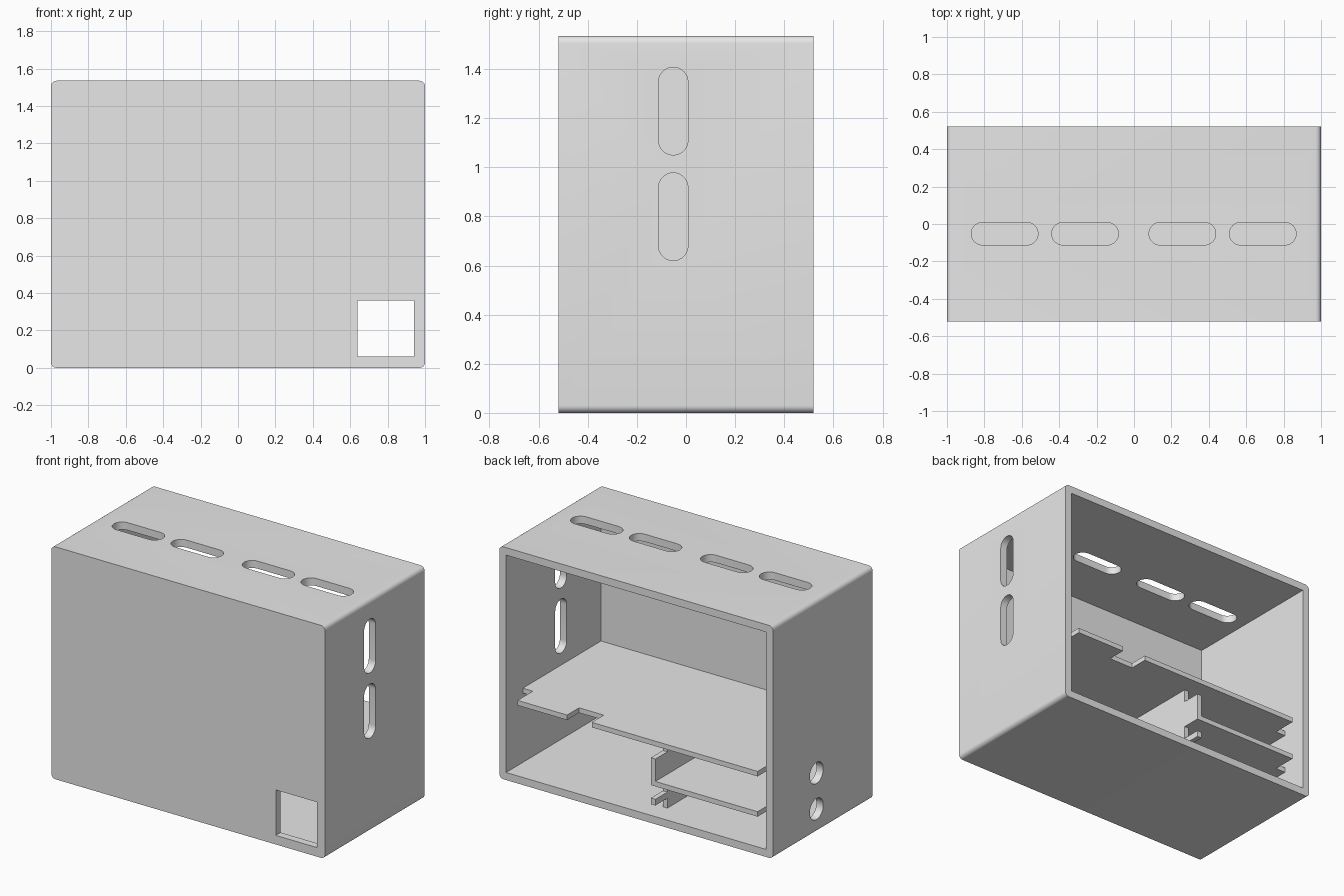
import bpy, bmesh, math
from mathutils import Vector

if "Cube" in bpy.data.objects:
    bpy.data.objects.remove(bpy.data.objects["Cube"], do_unlink=True)

W, D, H, T = 1.0, 0.52, 1.535, 0.05   # half width, half depth, height, wall

grey = bpy.data.materials.new("plain_grey")
grey.use_nodes = True
grey.diffuse_color = (0.8, 0.8, 0.8, 1)
grey.node_tree.nodes["Principled BSDF"].inputs["Base Color"].default_value = (0.8, 0.8, 0.8, 1)


def prism(name, outline, axis, start, end):
    """Extrude a 2D outline along an axis, the outline using the other two axes in order."""
    def place(p, depth):
        co = list(p)
        co.insert("xyz".index(axis), depth)
        return Vector(co)
    bm = bmesh.new()
    face = bm.faces.new([bm.verts.new(place(p, start)) for p in outline])
    ext = bmesh.ops.extrude_face_region(bm, geom=[face])
    moved = [g for g in ext["geom"] if isinstance(g, bmesh.types.BMVert)]
    bmesh.ops.translate(bm, verts=moved, vec=place((0, 0), end - start))
    bmesh.ops.recalc_face_normals(bm, faces=bm.faces)
    mesh = bpy.data.meshes.new(name)
    bm.to_mesh(mesh)
    bm.free()
    mesh.materials.append(grey)
    obj = bpy.data.objects.new(name, mesh)
    bpy.context.collection.objects.link(obj)
    return obj


def rect(a0, b0, a1, b1):
    return [(a0, b0), (a1, b0), (a1, b1), (a0, b1)]


def rounded(a0, b0, a1, b1, r, steps):
    """Rectangle with round corners; a radius of half the short side gives a slot."""
    pts = []
    corners = [(a1 - r, b1 - r), (a0 + r, b1 - r), (a0 + r, b0 + r), (a1 - r, b0 + r)]
    for quarter, (a, b) in enumerate(corners):
        for i in range(steps + 1):
            t = (quarter + i / steps) * math.pi / 2
            p = (a + r * math.cos(t), b + r * math.sin(t))
            if not pts or math.dist(p, pts[-1]) > 1e-4:
                pts.append(p)
    if math.dist(pts[0], pts[-1]) < 1e-4:
        pts.pop()
    return pts


# Casing: rounded block, open at the back
casing = prism("casing", rounded(-W, 0, W, H, 0.03, 6), "y", -D, D)
cutters = [prism("cavity_cutter", rect(T - W, T, W - T, H - T), "y", T - D, D + 0.1),
           prism("window_cutter", rect(0.64, 0.06, 0.94, 0.36), "y", -D - 0.1, -D + 0.1)]

# Vent slots in the top and one side
R, LONG, MID = 0.06, 0.357, -0.052
for x in (-0.87, -0.44, 0.08, 0.51):
    cutters.append(prism("top_slot_cutter", rounded(x, MID - R, x + LONG, MID + R, R, 8),
                         "z", H - 0.1, H + 0.1))
for z in (0.62, 1.05):
    cutters.append(prism("side_slot_cutter", rounded(MID - R, z, MID + R, z + LONG, R, 8),
                         "x", W - 0.1, W + 0.1))

# Round cable holes in the other side
for z in (0.157, 0.395):
    r = 0.07
    cutters.append(prism("cable_hole_cutter",
                         rounded(0.066 - r, z - r, 0.066 + r, z + r, r, 8),
                         "x", -W - 0.1, -W + 0.1))

bpy.context.view_layer.objects.active = casing
for cutter in cutters:
    cutter.hide_render = True
    mod = casing.modifiers.new("cut", "BOOLEAN")
    mod.operation, mod.solver, mod.object = "DIFFERENCE", "EXACT", cutter
    bpy.ops.object.modifier_apply(modifier=mod.name)
for cutter in cutters:
    bpy.data.objects.remove(cutter, do_unlink=True)

bpy.ops.object.select_all(action="DESELECT")
casing.select_set(True)
bpy.ops.object.shade_smooth_by_angle(angle=math.radians(30))

# Shelves with narrowed rear tabs, tucked slightly into the walls
IN = W - T + 0.005
FRONT, STEP, NOTCH, BACK = T - D - 0.005, 0.345, 0.38, 0.505
TAB, DIVIDER = 0.877, -0.13
upper = [(-IN, FRONT), (IN, FRONT), (IN, STEP), (TAB, STEP), (TAB, BACK),
         (0.515, BACK), (0.515, NOTCH), (0.335, NOTCH), (0.335, BACK),
         (-TAB, BACK), (-TAB, STEP), (-IN, STEP)]
prism("upper_shelf", upper, "z", 0.507, 0.54)
lower = [(-IN, FRONT), (DIVIDER + 0.01, FRONT), (DIVIDER + 0.01, BACK),
         (-TAB, BACK), (-TAB, STEP), (-IN, STEP)]
prism("lower_shelf", lower, "z", 0.241, 0.274)

# Upright divider with two rear tabs
divider = [(FRONT, T - 0.005), (NOTCH, T - 0.005), (NOTCH, 0.115), (BACK, 0.115),
           (BACK, 0.156), (NOTCH, 0.156), (NOTCH, 0.241), (BACK, 0.241),
           (BACK, 0.422), (NOTCH, 0.422), (NOTCH, 0.51), (FRONT, 0.51)]
prism("divider", divider, "x", DIVIDER, DIVIDER + 0.033)
